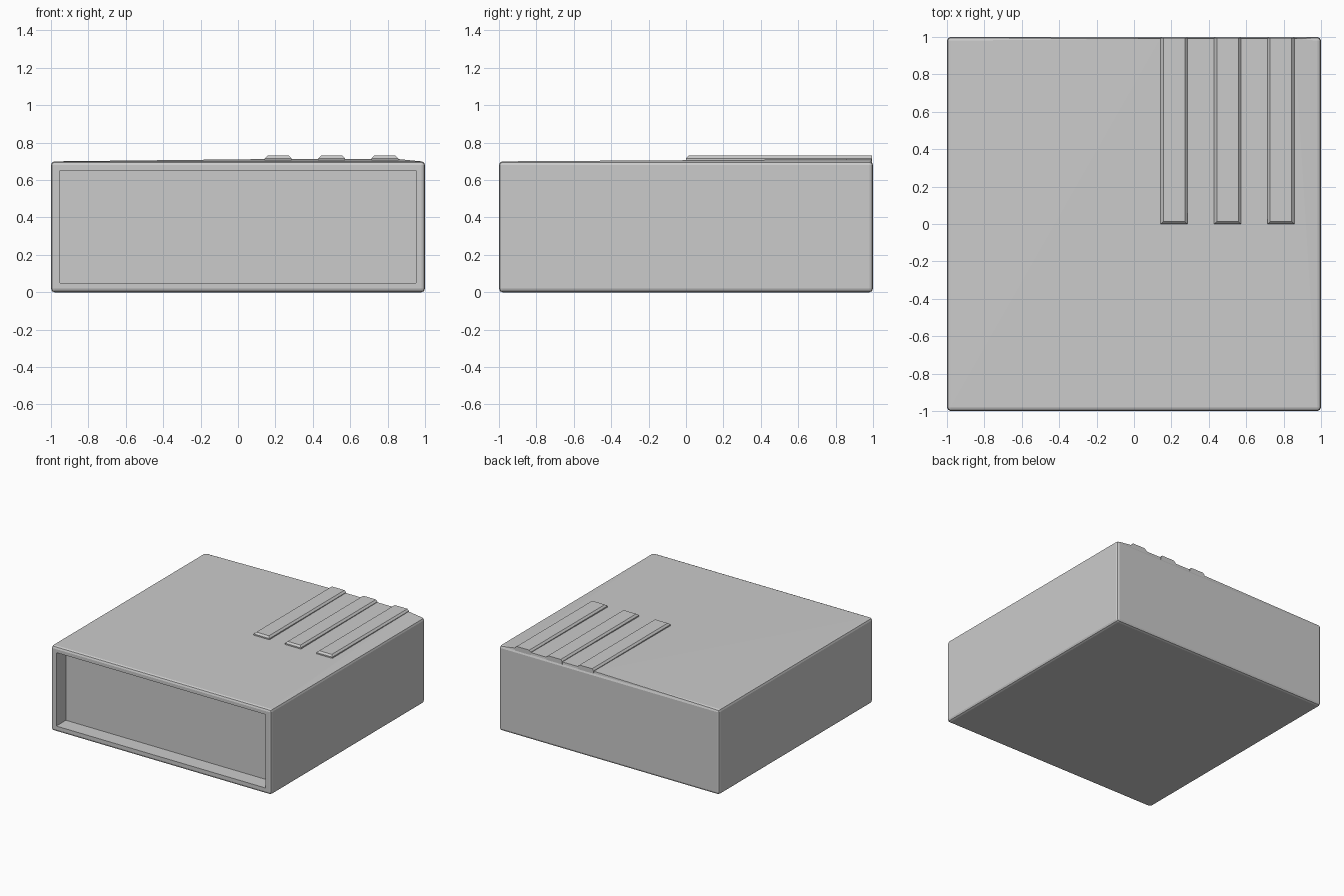
import bpy, bmesh
from mathutils import Vector

if "Cube" in bpy.data.objects:
    bpy.data.objects.remove(bpy.data.objects["Cube"])

W, H, BEV = 1.0, 0.70, 0.02


def finish(bm, name):
    bmesh.ops.recalc_face_normals(bm, faces=bm.faces[:])
    mesh = bpy.data.meshes.new(name)
    bm.to_mesh(mesh)
    bm.free()
    obj = bpy.data.objects.new(name, mesh)
    bpy.context.collection.objects.link(obj)
    return obj


def box(x0, x1, y0, y1, z0, z1):
    bm = bmesh.new()
    bmesh.ops.create_cube(bm, size=1)
    for v in bm.verts:
        v.co = Vector(((x0 + x1) / 2 + v.co.x * (x1 - x0),
                       (y0 + y1) / 2 + v.co.y * (y1 - y0),
                       (z0 + z1) / 2 + v.co.z * (z1 - z0)))
    return bm


# Case: bevelled box with a recessed front panel
bm = box(-W, W, -W, W, 0, H)
bmesh.ops.bevel(bm, geom=bm.edges[:], offset=BEV, segments=2,
                profile=0.5, affect='EDGES')
front = min(bm.faces, key=lambda f: f.calc_center_median().y - f.calc_area())
front = max((f for f in bm.faces if f.normal.y < -0.99), key=lambda f: f.calc_area())
bmesh.ops.inset_individual(bm, faces=[front], thickness=0.04)
panel = bmesh.ops.extrude_discrete_faces(bm, faces=[front])["faces"][0]
bmesh.ops.translate(bm, verts=panel.verts[:], vec=(0, 0.125, 0))

# Slight lift of the top along the rear edge, between the outer ridges
top = max((f for f in bm.faces if f.normal.z > 0.99), key=lambda f: f.calc_area())
rear = max(top.edges, key=lambda e: sum(v.co.y for v in e.verts))
left = min(rear.verts, key=lambda v: v.co.x)
length = rear.calc_length()
e1, v1 = bmesh.utils.edge_split(rear, left, (1 / 7 + W - BEV) / length)
a = v1 if any(e.other_vert(v1) is not left and e.other_vert(v1).co.x > 0.9
              for e in v1.link_edges) else left
rest = next(e for e in v1.link_edges if e.other_vert(v1).co.x > 0.9)
e2, v2 = bmesh.utils.edge_split(rest, v1, (5 / 7) / rest.calc_length())
for v in (v1, v2):
    v.co.z += 0.012
    v.co.y += 0.012
bmesh.ops.triangulate(bm, faces=[f for f in bm.faces if v1 in f.verts or v2 in f.verts])
finish(bm, "case")

# Three raised ridges on the top, chamfered except at the rear
for i in range(3):
    x0 = (1 + 2 * i) / 7
    bm = box(x0, x0 + 1 / 7, 0, 0.995, H - 0.02, 0.73)
    edges = [e for e in bm.edges
             if all(v.co.z > 0.72 for v in e.verts)
             and not all(v.co.y > 0.9 for v in e.verts)]
    bmesh.ops.bevel(bm, geom=edges, offset=0.014, segments=1, affect='EDGES')
    finish(bm, f"top_ridge_{i + 1}")
